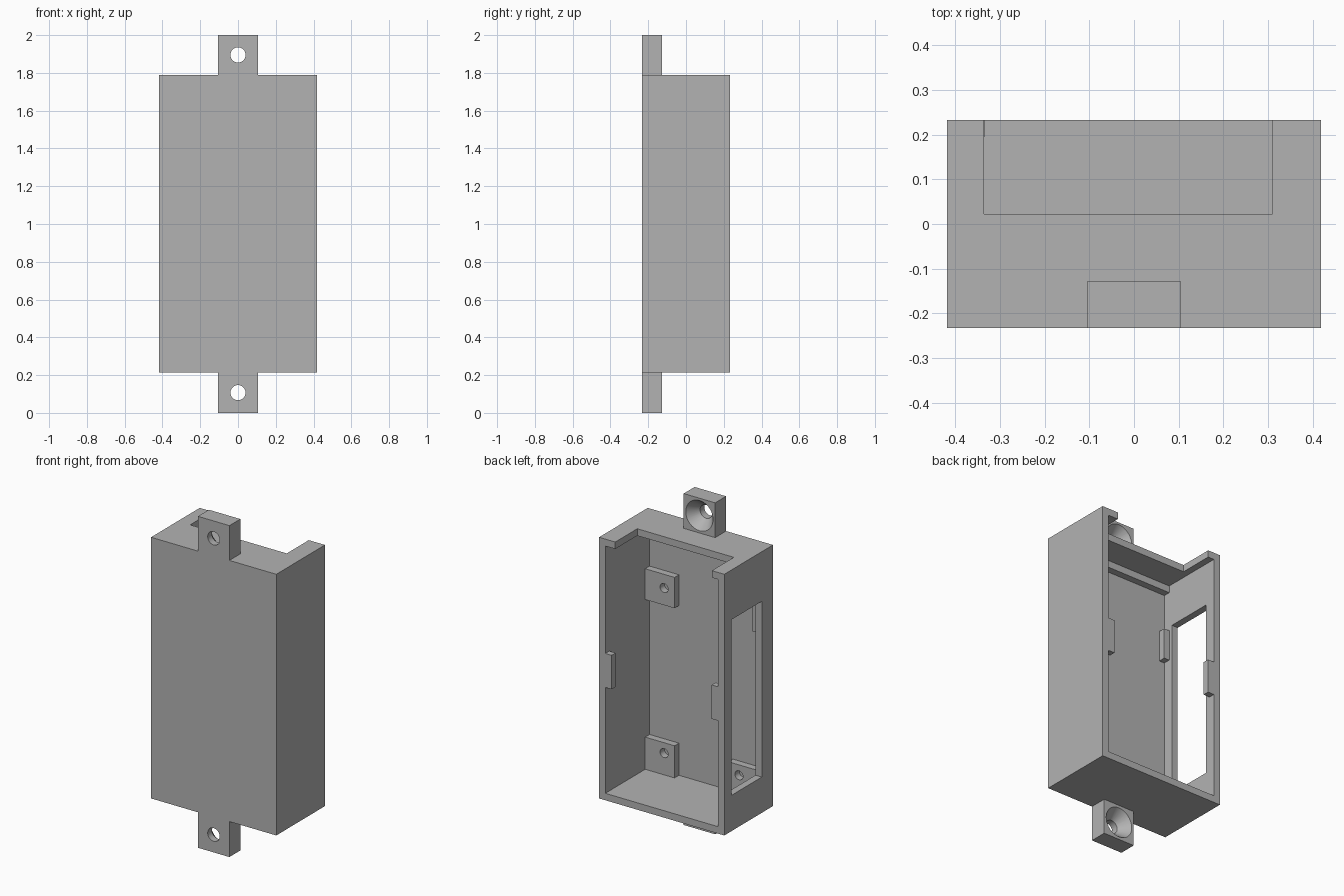
import bpy
from math import radians

cube = bpy.data.objects.get("Cube")
if cube:
    bpy.data.objects.remove(cube, do_unlink=True)

# Single plain grey plastic
grey = bpy.data.materials.new("grey plastic")
grey.use_nodes = True
COLOUR = (0.45, 0.45, 0.45, 1)
grey.diffuse_color = COLOUR
grey.node_tree.nodes["Principled BSDF"].inputs["Base Color"].default_value = COLOUR


def box(name, x, y, z):
    """Box from (min, max) ranges on each axis."""
    ranges = (x, y, z)
    bpy.ops.mesh.primitive_cube_add(size=1)
    ob = bpy.context.object
    ob.name = name
    ob.location = [(a + b) / 2 for a, b in ranges]
    ob.scale = [abs(b - a) for a, b in ranges]
    bpy.ops.object.transform_apply(location=True, rotation=True, scale=True)
    ob.data.materials.append(grey)
    return ob


def cone(x, z, y0, y1, r0, r1):
    """Round cutter along y, radius r0 at y0 and r1 at y1."""
    bpy.ops.mesh.primitive_cone_add(vertices=40, radius1=r1, radius2=r0, depth=y1 - y0,
                                    location=(x, (y0 + y1) / 2, z),
                                    rotation=(radians(90), 0, 0))
    bpy.ops.object.transform_apply(location=True, rotation=True, scale=True)
    bpy.context.object.data.materials.append(grey)
    return bpy.context.object


def cut(target, cutter):
    cutter.hide_render = True
    mod = target.modifiers.new("cut", "BOOLEAN")
    mod.operation = "DIFFERENCE"
    mod.solver = "EXACT"
    mod.object = cutter
    bpy.ops.object.select_all(action="DESELECT")
    target.select_set(True)
    bpy.context.view_layer.objects.active = target
    bpy.ops.object.modifier_apply(modifier=mod.name)
    bpy.data.objects.remove(cutter, do_unlink=True)


def smooth(ob):
    bpy.ops.object.select_all(action="DESELECT")
    ob.select_set(True)
    bpy.context.view_layer.objects.active = ob
    bpy.ops.object.shade_smooth_by_angle(angle=radians(30))


W, D = 0.418, 0.232            # half width, half depth
BOTTOM, TOP = 0.214, 1.79
T = 0.042                      # wall thickness
IN_X, FLOOR = W - T, -D + T    # inner wall and inner floor
PAD_Y = (FLOOR, FLOOR + T)

# Open-backed case with a cable notch on top and a window in one side
case = box("case", (-W, W), (-D, D), (BOTTOM, TOP))
cut(case, box("cavity", (-IN_X, IN_X), (FLOOR, D + T), (BOTTOM + T, TOP - T)))
cut(case, box("notch", (-0.335, 0.31), (0.022, D + T), (TOP - 2 * T, TOP + T)))
cut(case, box("window", (-W - T, -IN_X + T), (-0.126, 0.164), (0.43, 1.49)))

# Mounting tabs with countersunk screw holes
TAB_Y = -0.128
for name, z0, z1, hole in (("top_tab", TOP, 2.0, 1.895), ("bottom_tab", 0, BOTTOM, 0.107)):
    tab = box(name, (-0.105, 0.105), (-D, TAB_Y), (z0, z1))
    cut(tab, cone(0, hole, -D - T, TAB_Y + T, 0.04, 0.04))
    cut(tab, cone(0, hole, TAB_Y - 0.063, TAB_Y + 0.001, 0.04, 0.092))
    smooth(tab)

# Screw pads on the inner floor
for name, side, z0, z1, hole in (
        ("upper_left_pad", 1, 1.28, 1.466, 1.383),
        ("lower_left_pad", 1, BOTTOM + T, 0.45, 0.387),
        ("lower_right_pad", -1, BOTTOM + T, 0.45, 0.387)):
    pad = box(name, (side * 0.18, side * IN_X), PAD_Y, (z0, z1))
    cut(pad, cone(side * 0.25, hole, FLOOR - T, FLOOR + 2 * T, 0.027, 0.027))
    smooth(pad)

# Narrow rest beside the window and ledge under the top wall
box("upper_right_rest", (-IN_X, -0.34), PAD_Y, (1.28, 1.466))
box("top_ledge", (-IN_X, IN_X), PAD_Y, (TOP - 2 * T, TOP - T))

# Lid clips halfway up the rim
for name, side in (("left_clip", 1), ("right_clip", -1)):
    box(name, (side * (IN_X - T), side * IN_X), (D - 0.038, D), (0.895, 1.1))
